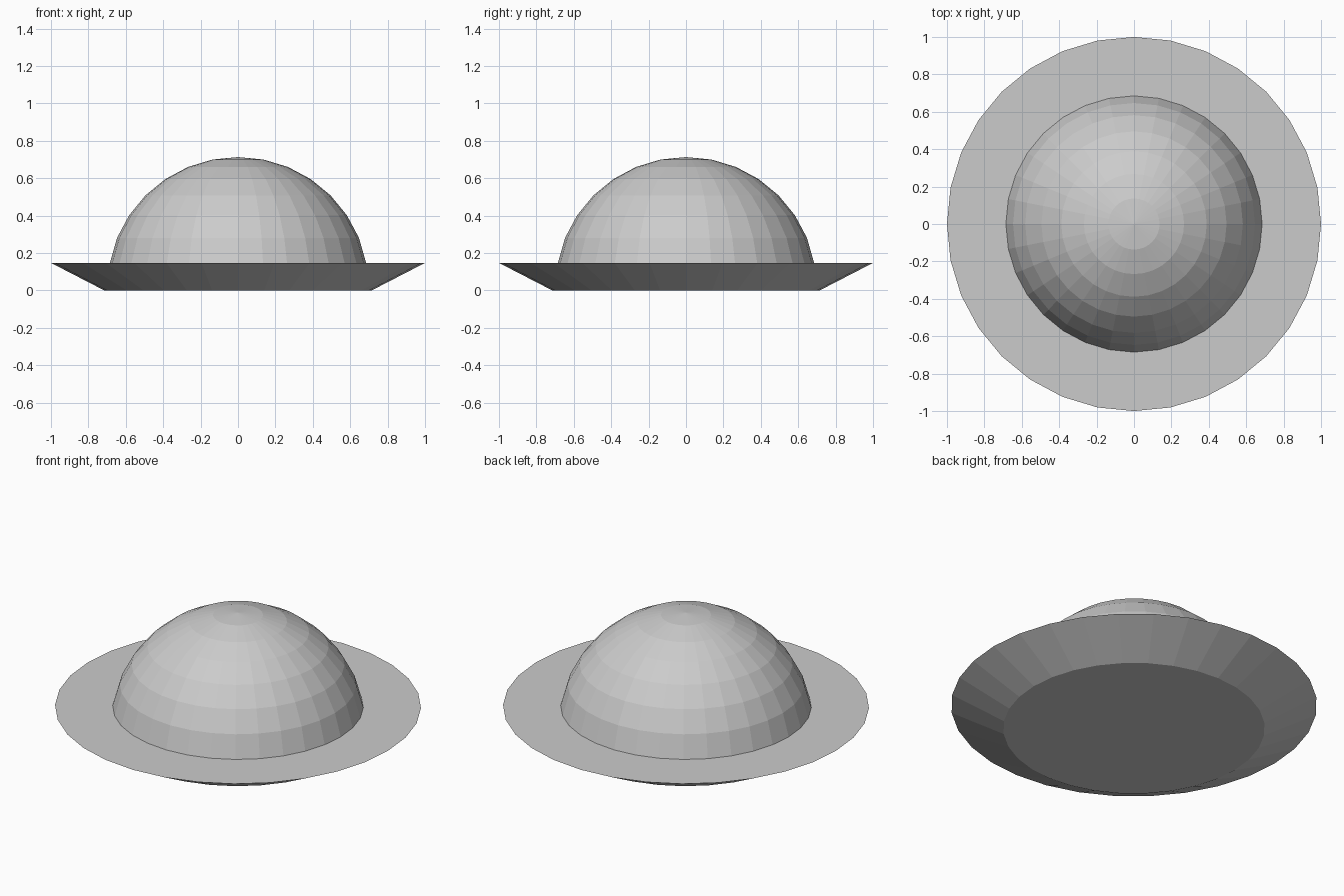
import bpy, bmesh, math

if "Cube" in bpy.data.objects:
    bpy.data.objects.remove(bpy.data.objects["Cube"])

SIDES = 32


def lathe(name, profile):
    """Revolve (radius, z) points, from bottom to top, into a flat-shaded closed solid."""
    bm = bmesh.new()
    rings = []
    for r, z in profile:
        if r == 0:
            rings.append([bm.verts.new((0, 0, z))])
        else:
            rings.append([bm.verts.new((r * math.cos(2 * math.pi * i / SIDES),
                                        r * math.sin(2 * math.pi * i / SIDES), z))
                          for i in range(SIDES)])
    for a, b in zip(rings, rings[1:]):
        for i in range(SIDES):
            j = (i + 1) % SIDES
            if len(b) == 1:
                bm.faces.new((a[i], a[j], b[0]))
            else:
                bm.faces.new((a[i], a[j], b[j], b[i]))
    # flat underside
    bm.faces.new(rings[0][::-1])
    bmesh.ops.recalc_face_normals(bm, faces=bm.faces[:])
    mesh = bpy.data.meshes.new(name)
    bm.to_mesh(mesh)
    bm.free()
    obj = bpy.data.objects.new(name, mesh)
    bpy.context.collection.objects.link(obj)
    return obj


# flared brim: flat base, sloped underside, flat top running in to the dome
brim = [(0.715, 0.0), (1.0, 0.147)]

# dome: seven sphere rings rising to the pole
R, TOP = 0.70, 0.713
dome = [(R * math.sin(k * math.pi / 16), TOP - R + R * math.cos(k * math.pi / 16))
        for k in range(7, 0, -1)]
dome[0] = (0.685, 0.147)

lathe("domed_hat", brim + dome + [(0, TOP)])
